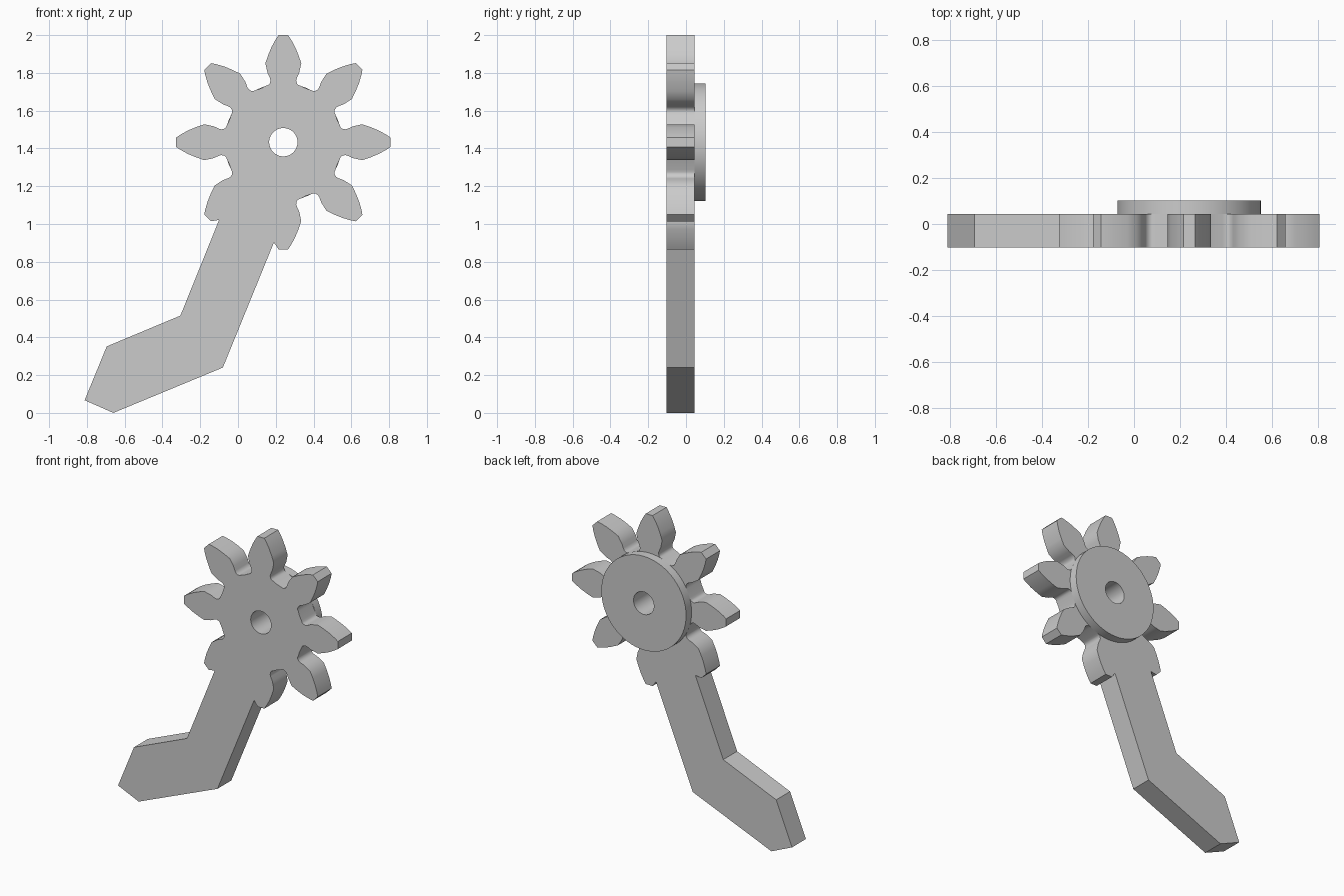
import bpy
import bmesh
from math import cos, sin, pi, radians
from mathutils import Vector

cube = bpy.data.objects.get("Cube")
if cube:
    bpy.data.objects.remove(cube, do_unlink=True)

CENTRE = Vector((0.24, 1.433))
HOLE_RADIUS = 0.075

grey = bpy.data.materials.new("plain grey")
grey.use_nodes = True
grey.diffuse_color = (0.6, 0.6, 0.6, 1)
grey.node_tree.nodes["Principled BSDF"].inputs["Base Color"].default_value = (0.6, 0.6, 0.6, 1)


def circle(radius, count=64):
    return [CENTRE + radius * Vector((cos(2 * pi * i / count), sin(2 * pi * i / count)))
            for i in range(count)]


def plate(name, outlines, front, back):
    """Extrude closed x-z outlines (inner ones become holes) from front to back."""
    curve = bpy.data.curves.new(name, "CURVE")
    curve.dimensions = "2D"
    curve.fill_mode = "BOTH"
    curve.extrude = (back - front) / 2
    for outline in outlines:
        spline = curve.splines.new("POLY")
        spline.points.add(len(outline) - 1)
        for point, (x, z) in zip(spline.points, outline):
            point.co = (x, z, 0, 1)
        spline.use_cyclic_u = True
    obj = bpy.data.objects.new(name, curve)
    bpy.context.collection.objects.link(obj)
    obj.rotation_euler.x = pi / 2
    obj.location.y = (front + back) / 2
    bpy.ops.object.select_all(action="DESELECT")
    obj.select_set(True)
    bpy.context.view_layer.objects.active = obj
    bpy.ops.object.convert(target="MESH")
    obj = bpy.context.object
    # Weld the caps to the walls
    bm = bmesh.new()
    bm.from_mesh(obj.data)
    bmesh.ops.remove_doubles(bm, verts=bm.verts, dist=0.0005)
    bmesh.ops.recalc_face_normals(bm, faces=bm.faces)
    bm.to_mesh(obj.data)
    bm.free()
    obj.data.materials.clear()
    obj.data.materials.append(grey)
    bpy.ops.object.shade_smooth_by_angle(angle=radians(32))
    return obj


# One tooth flank from tip to root: (half width, distance from centre)
flank = [(0.025, 0.567), (0.040, 0.545), (0.062, 0.505), (0.080, 0.462),
         (0.095, 0.418), (0.084, 0.368), (0.072, 0.342), (0.068, 0.328),
         (0.072, 0.311), (0.080, 0.303), (0.093, 0.298), (0.118, 0.285)]


def tooth_point(angle, half, dist):
    axis = Vector((cos(angle), sin(angle)))
    side = Vector((-axis.y, axis.x))
    return CENTRE + axis * dist + side * half


# Toothed rim, anticlockwise from the bottom tooth to the lower left tooth
outline = [tooth_point(-pi / 2, -flank[0][0], flank[0][1])]
for i in range(8):
    angle = -pi / 2 + i * pi / 4
    if i > 0:
        outline += [tooth_point(angle, -h, d) for h, d in reversed(flank[:-1])]
    if i < 7:
        outline += [tooth_point(angle, h, d) for h, d in flank]
outline.append(tooth_point(-3 * pi / 4, flank[0][0], flank[0][1]))

# Bent arm closes the outline
outline += [Vector(p) for p in [(-0.10, 1.022), (-0.305, 0.515), (-0.695, 0.352),
                                (-0.812, 0.067), (-0.66, 0), (-0.08, 0.24), (0.19, 0.902)]]

plate("gear_with_arm", [outline, circle(HOLE_RADIUS)], -0.102, 0.044)
plate("back_disc", [circle(0.312), circle(HOLE_RADIUS)], 0.044, 0.102)
